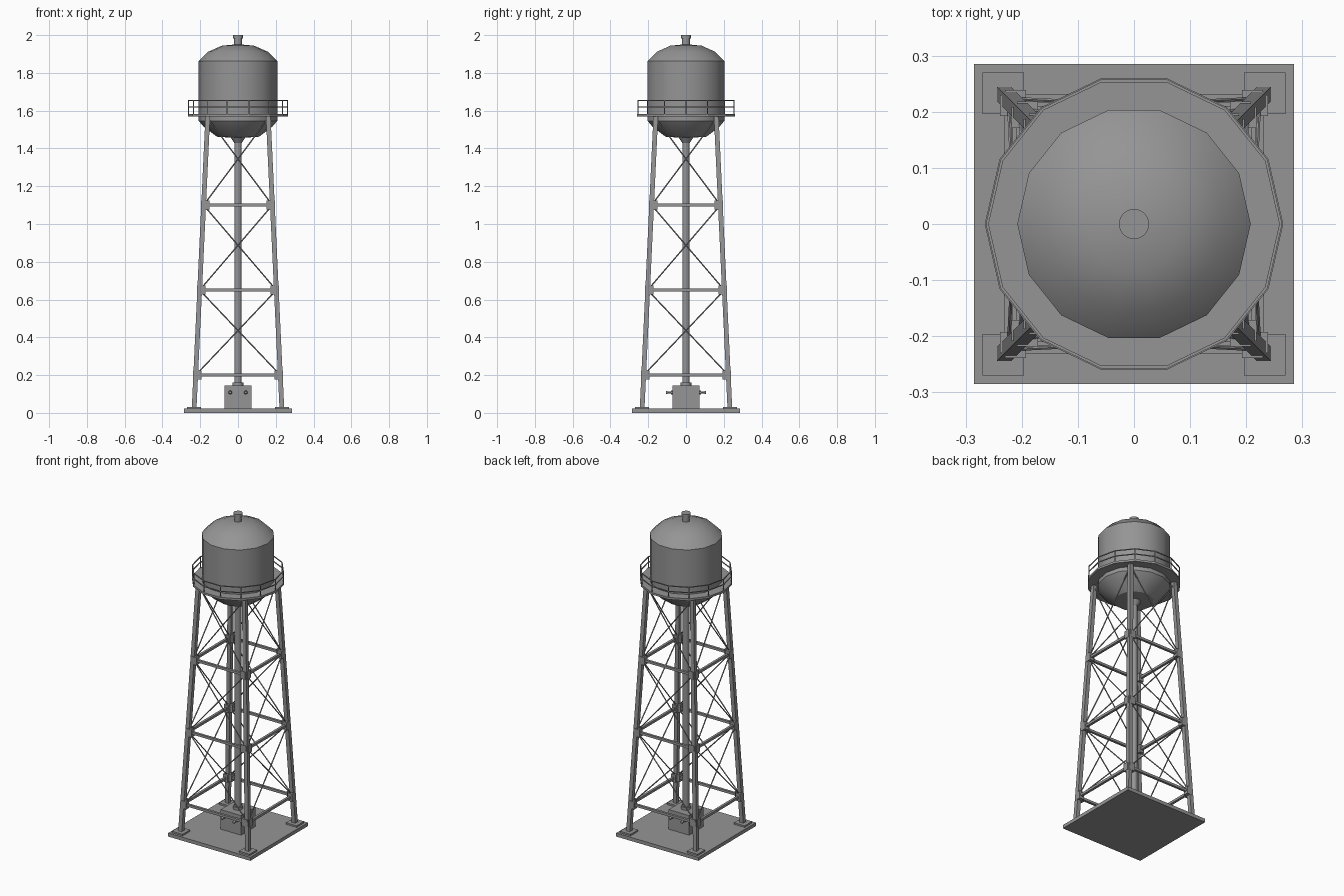
import bpy, bmesh, math
from mathutils import Vector, Matrix

if "Cube" in bpy.data.objects:
    bpy.data.objects.remove(bpy.data.objects["Cube"])

grey = bpy.data.materials.new("dark_grey")
grey.diffuse_color = (0.3, 0.3, 0.3, 1)
grey.use_nodes = True
grey.node_tree.nodes["Principled BSDF"].inputs["Base Color"].default_value = grey.diffuse_color

def finish(name, bm, smooth=False):
    bmesh.ops.recalc_face_normals(bm, faces=bm.faces)
    me = bpy.data.meshes.new(name)
    bm.to_mesh(me)
    bm.free()
    me.materials.append(grey)
    ob = bpy.data.objects.new(name, me)
    bpy.context.collection.objects.link(ob)
    if smooth:
        bpy.ops.object.select_all(action='DESELECT')
        ob.select_set(True)
        bpy.context.view_layer.objects.active = ob
        bpy.ops.object.shade_smooth_by_angle(angle=math.radians(30))
    return ob

def add_box(bm, centre, size):
    m = Matrix.Translation(centre) @ Matrix.Diagonal((*size, 1))
    return bmesh.ops.create_cube(bm, size=1, matrix=m)['verts']

def add_bar(bm, a, b, r, sides=6, r2=None):
    a, b = Vector(a), Vector(b)
    d = b - a
    m = Matrix.Translation((a + b) / 2) @ d.to_track_quat('Z', 'Y').to_matrix().to_4x4()
    bmesh.ops.create_cone(bm, cap_ends=True, segments=sides, radius1=r,
                          radius2=r if r2 is None else r2, depth=d.length, matrix=m)

def lathe(name, profile, sides, closed=False, smooth=True):
    bm = bmesh.new()
    vs = [bm.verts.new((r, 0, z)) for r, z in profile]
    pairs = list(zip(vs, vs[1:])) + ([(vs[-1], vs[0])] if closed else [])
    es = [bm.edges.new(p) for p in pairs]
    bmesh.ops.spin(bm, geom=vs + es, cent=(0, 0, 0), axis=(0, 0, 1),
                   angle=2 * math.pi, steps=sides, use_duplicate=False)
    bmesh.ops.remove_doubles(bm, verts=bm.verts, dist=1e-5)
    return finish(name, bm, smooth)

Z0, Z1 = 0.028, 1.572
def leg_c(z):
    return 0.232 + (0.16 - 0.232) * (z - Z0) / (Z1 - Z0)

CORNERS = [(sx, sy) for sx in (-1, 1) for sy in (-1, 1)]
LEVELS = [0.2, 0.65, 1.1]
SIDES = 14

# Foundation
bm = bmesh.new()
add_box(bm, (0, 0, 0.011), (0.57, 0.57, 0.022))
finish("base_slab", bm)
bm = bmesh.new()
for sx, sy in CORNERS:
    add_box(bm, (sx * 0.233, sy * 0.233, 0.025), (0.074, 0.074, 0.014))
finish("foot_pads", bm)

# Leaning legs
bm = bmesh.new()
for sx, sy in CORNERS:
    for v in add_box(bm, (0, 0, (Z0 + Z1) / 2), (0.025, 0.025, Z1 - Z0)):
        c = leg_c(v.co.z)
        v.co.x += sx * c
        v.co.y += sy * c
finish("legs", bm)

# Horizontal beams, gusset plates and diagonal rods on all four faces
beams, plates, rods = bmesh.new(), bmesh.new(), bmesh.new()
for k in range(4):
    rot = Matrix.Rotation(k * math.pi / 2, 4, 'Z')
    def P(s, z):
        c = leg_c(z)
        return rot @ Vector((s * c, -c, z))
    for i, z in enumerate(LEVELS):
        c = leg_c(z)
        vs = add_box(beams, (0, -c, z), (2 * c, 0.015, 0.015))
        bmesh.ops.transform(beams, matrix=rot, verts=vs)
        for s in (-1, 1):
            vs = add_box(plates, (s * (c - 0.013), -c, z), (0.037, 0.03, 0.048))
            bmesh.ops.transform(plates, matrix=rot, verts=vs)
            zt = LEVELS[i + 1] if i < 2 else 1.56
            add_bar(rods, P(s, z), P(-s, zt), 0.0035)
finish("horizontal_beams", beams)
finish("gusset_plates", plates)
finish("diagonal_rods", rods, True)

# Tank with domed roof and bowl bottom
lathe("tank", [(0, 1.952), (0.085, 1.944), (0.158, 1.912), (0.208, 1.862), (0.208, 1.546),
               (0.181, 1.514), (0.111, 1.462), (0, 1.455)], SIDES)
lathe("roof_vent", [(0, 1.94), (0.021, 1.94), (0.021, 1.982), (0.027, 1.982),
                    (0.027, 2.0), (0, 2.0)], 16)

# Walkway and railing
lathe("walkway", [(0.2, 1.57), (0.266, 1.57), (0.266, 1.583), (0.2, 1.583)], SIDES, True, False)
for name, z in (("top_rail", 1.653), ("middle_rail", 1.619)):
    lathe(name, [(0.259, z - 0.0025), (0.264, z - 0.0025), (0.264, z + 0.0025),
                 (0.259, z + 0.0025)], SIDES, True, False)
bm = bmesh.new()
for i in range(SIDES):
    a = 2 * math.pi * i / SIDES
    x, y = 0.2615 * math.cos(a), 0.2615 * math.sin(a)
    add_bar(bm, (x, y, 1.58), (x, y, 1.654), 0.0025)
finish("rail_posts", bm)

# Central riser pipe with flange and top funnel
lathe("riser_pipe", [(0, 0.14), (0.028, 0.14), (0.028, 0.162), (0.019, 0.162), (0.019, 1.428),
                     (0.042, 1.462), (0, 1.462)], 16)

# Valve house with outlets front and back
bm = bmesh.new()
add_box(bm, (0, 0, 0.082), (0.142, 0.142, 0.126))
finish("valve_house", bm)
bm = bmesh.new()
for sx, sy in CORNERS:
    x, z = sx * 0.041, 0.108
    add_bar(bm, (x, sy * 0.07, z), (x, sy * 0.08, z), 0.01, 12)
    add_bar(bm, (x, sy * 0.08, z), (x, sy * 0.1, z), 0.006, 12)
    add_bar(bm, (x, sy * 0.097, z), (x, sy * 0.107, z), 0.01, 12, 0.006)
finish("outlets", bm, True)
